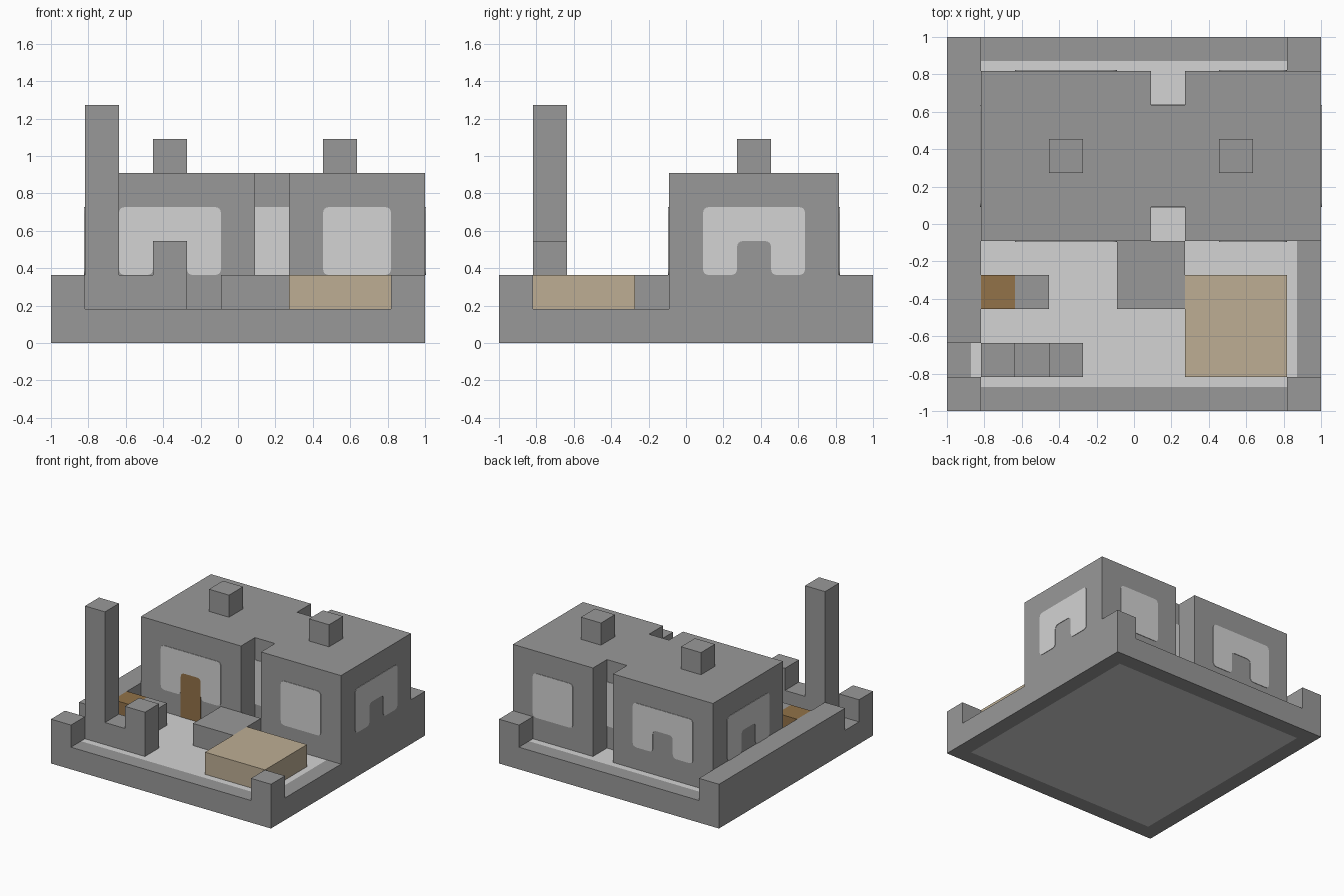
import bpy, bmesh
from mathutils import Vector

if "Cube" in bpy.data.objects:
    bpy.data.objects.remove(bpy.data.objects["Cube"], do_unlink=True)

U = 2 / 11          # one grid cell; the plan is 11 x 11 cells
THIN = 0.004        # plate thickness


def material(name, rgb):
    lin = [((c / 255 + 0.055) / 1.055) ** 2.4 for c in rgb] + [1]
    m = bpy.data.materials.new(name)
    m.use_nodes = True
    m.diffuse_color = lin
    m.node_tree.nodes["Principled BSDF"].inputs["Base Color"].default_value = lin
    return m


STONE = material("stone grey", (153, 153, 153))
PALE = material("pale grey", (211, 211, 211))
TAN = material("tan", (189, 174, 148))
BROWN = material("brown", (146, 114, 72))


def finish(bm, name, *mats):
    bmesh.ops.recalc_face_normals(bm, faces=bm.faces)
    mesh = bpy.data.meshes.new(name)
    bm.to_mesh(mesh)
    bm.free()
    for m in mats:
        mesh.materials.append(m)
    ob = bpy.data.objects.new(name, mesh)
    bpy.context.collection.objects.link(ob)
    return ob


def grid(x, y, z):
    return Vector((x * U - 1, y * U - 1, z * U))


def prism(name, points, offset, *mats):
    """Extrude a flat outline along an offset."""
    bm = bmesh.new()
    face = bm.faces.new([bm.verts.new(p) for p in points])
    ext = bmesh.ops.extrude_face_region(bm, geom=[face], use_keep_orig=True)
    moved = [v for v in ext["geom"] if isinstance(v, bmesh.types.BMVert)]
    bmesh.ops.translate(bm, verts=moved, vec=offset)
    return finish(bm, name, *mats)


def box(name, x, y, z, mat=STONE):
    """Box from (start, end) cell ranges."""
    pts = [grid(a, b, z[0]) for a, b in
           ((x[0], y[0]), (x[1], y[0]), (x[1], y[1]), (x[0], y[1]))]
    return prism(name, pts, Vector((0, 0, (z[1] - z[0]) * U)), mat)


def rounded(points, sharp=(), r=0.19, steps=4):
    """Soften the corners of a 2D outline, except those listed as sharp."""
    out = []
    for i, p in enumerate(points):
        p = Vector(p)
        if i in sharp:
            out.append(p)
            continue
        a = p + (Vector(points[i - 1]) - p).normalized() * r
        b = p + (Vector(points[(i + 1) % len(points)]) - p).normalized() * r
        for k in range(steps + 1):
            t = k / steps
            out.append(a * (1 - t) ** 2 + p * 2 * t * (1 - t) + b * t * t)
    return out


def plate(name, outline, axis, at, side, mat=PALE):
    """Thin plate on a wall facing along x or y."""
    if axis == "x":
        pts, n = [grid(at, s, z) for s, z in outline], Vector((side, 0, 0))
    else:
        pts, n = [grid(s, at, z) for s, z in outline], Vector((0, side, 0))
    return prism(name, pts, n * THIN, mat)


def rect(a, b, low, high):
    return [(a, low), (b, low), (b, high), (a, high)]


def arch_window(a):
    """Wide window with a doorway bite in its lower edge."""
    return rounded([(a, 2), (a + 1, 2), (a + 1, 3), (a + 2, 3), (a + 2, 2),
                    (a + 3, 2), (a + 3, 4), (a, 4)])


# Base slab with pale centre on top and underneath
base = box("base", (0, 11), (0, 11), (0, 1))
base.data.materials.append(PALE)
bm = bmesh.new()
bm.from_mesh(base.data)
bm.normal_update()
flat = [f for f in bm.faces if abs(f.normal.z) > 0.9]
bmesh.ops.inset_individual(bm, faces=flat, thickness=U)
for f in flat:
    f.material_index = 1
bm.to_mesh(base.data)
bm.free()

# Perimeter wall and corner posts
box("left_wall", (0, 1), (2, 11), (1, 2))
for name, x, y in (("front_left_corner", 0, 0), ("front_right_corner", 10, 0),
                   ("back_right_corner", 10, 10)):
    box(name, (x, x + 1), (y, y + 1), (1, 2))

# House with a slot in the front and the back
plan = [(1, 5), (6, 5), (6, 6), (7, 6), (7, 5), (11, 5),
        (11, 10), (7, 10), (7, 9), (6, 9), (6, 10), (1, 10)]
prism("house", [grid(x, y, 1) for x, y in plan], Vector((0, 0, 4 * U)), STONE)
for name, x in (("left_chimney", 3), ("right_chimney", 8)):
    box(name, (x, x + 1), (7, 8), (5, 6))

# Windows on all four walls and in the slots
for name, at, slot, side in (("front", 5, 6, -1), ("back", 10, 9, 1)):
    plate(name + "_wide_window", arch_window(2), "y", at, side)
    plate(name + "_square_window", rounded(rect(8, 10, 2, 4)), "y", at, side)
    plate(name + "_slot_window", rect(6, 7, 2, 4), "y", slot, side)
for name, at, side in (("left", 1, -1), ("right", 11, 1)):
    # the right wall is flush with the base, so its plate sits just proud
    plate(name + "_window", arch_window(6), "x", at, side)

# Front door
plate("front_door", rounded(rect(3, 4, 1, 3), sharp=(0, 1)), "y", 5, -1, BROWN)

# Tower and fence in the front yard
box("tower", (1, 2), (1, 2), (1, 7))
box("low_fence", (2, 3), (1, 2), (1, 2))
box("fence_post", (3, 4), (1, 2), (1, 3))

# Yard blocks
box("brown_block", (1, 2), (3, 4), (1, 2), BROWN)
box("bench_block", (2, 3), (3, 4), (1, 2))
box("entrance_step", (5, 7), (3, 5), (1, 2))
box("tan_platform", (7, 10), (1, 4), (1, 2), TAN)
